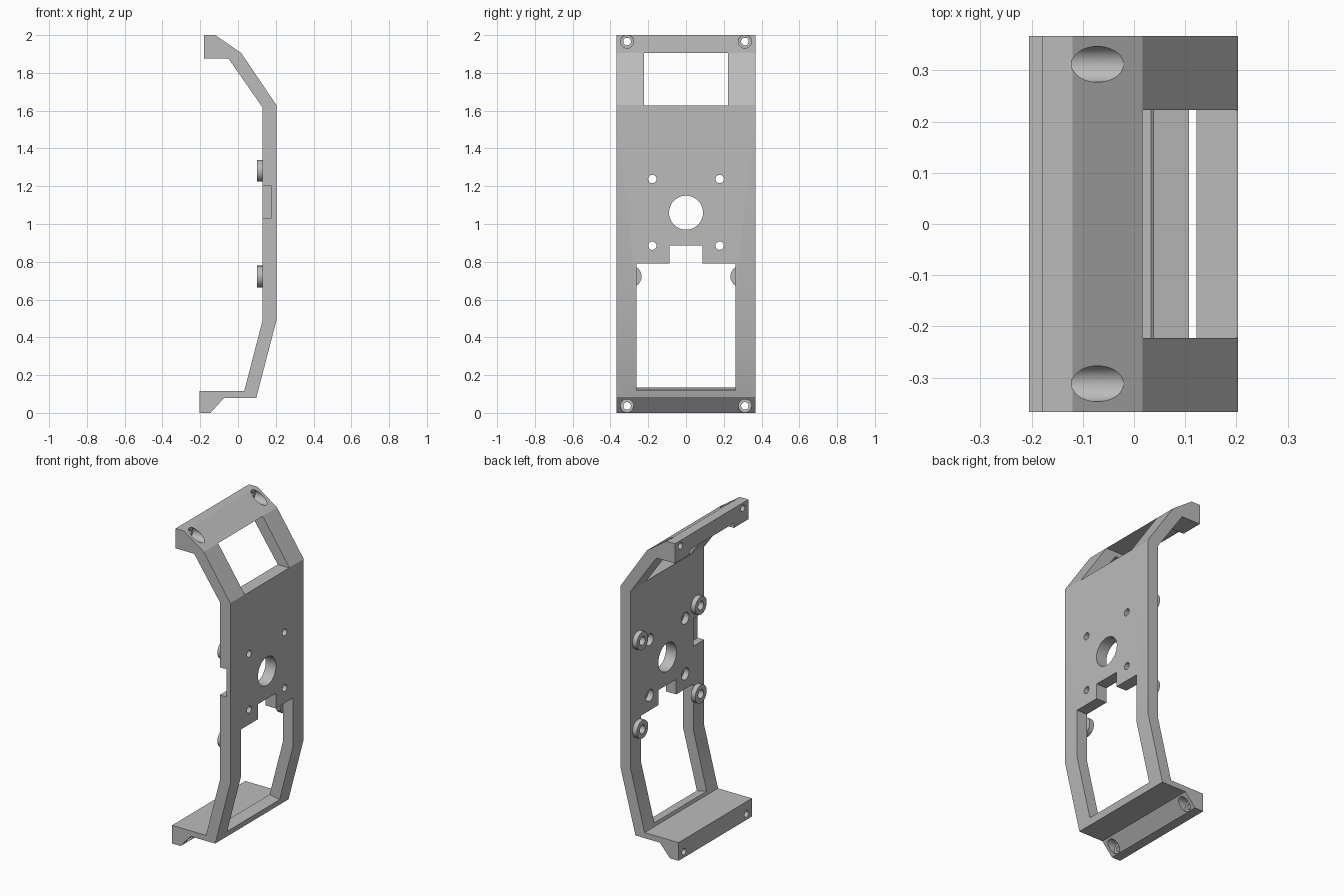
import bpy, bmesh, math
from mathutils import Matrix

default = bpy.data.objects.get("Cube")
if default:
    bpy.data.objects.remove(default, do_unlink=True)

grey = bpy.data.materials.new("plain grey")
grey.use_nodes = True
colour = (0.5, 0.5, 0.5, 1)
grey.diffuse_color = colour
grey.node_tree.nodes["Principled BSDF"].inputs["Base Color"].default_value = colour


def finish(name, bm):
    bmesh.ops.recalc_face_normals(bm, faces=bm.faces)
    mesh = bpy.data.meshes.new(name)
    bm.to_mesh(mesh)
    bm.free()
    mesh.materials.append(grey)
    obj = bpy.data.objects.new(name, mesh)
    bpy.context.collection.objects.link(obj)
    return obj


def prism(name, profile, y0, y1):
    """Side profile (x, z) extruded across y."""
    bm = bmesh.new()
    face = bm.faces.new([bm.verts.new((x, y0, z)) for x, z in profile])
    moved = bmesh.ops.extrude_face_region(bm, geom=[face])["geom"]
    verts = [v for v in moved if isinstance(v, bmesh.types.BMVert)]
    bmesh.ops.translate(bm, verts=verts, vec=(0, y1 - y0, 0))
    return finish(name, bm)


def block(name, x0, x1, y0, y1, z0, z1):
    return prism(name, [(x0, z0), (x1, z0), (x1, z1), (x0, z1)], y0, y1)


def rod(name, x0, x1, y, z, r):
    """Cylinder along x."""
    bm = bmesh.new()
    place = Matrix.Translation(((x0 + x1) / 2, y, z)) @ Matrix.Rotation(math.pi / 2, 4, "Y")
    bmesh.ops.create_cone(bm, cap_ends=True, segments=48, radius1=r, radius2=r,
                          depth=x1 - x0, matrix=place)
    return finish(name, bm)


def combine(target, tool, operation="DIFFERENCE"):
    tool.hide_render = True
    mod = target.modifiers.new("join", "BOOLEAN")
    mod.operation = operation
    mod.solver = "EXACT"
    mod.object = tool
    bpy.ops.object.select_all(action="DESELECT")
    bpy.context.view_layer.objects.active = target
    target.select_set(True)
    bpy.ops.object.modifier_apply(modifier=mod.name)
    bpy.data.objects.remove(tool, do_unlink=True)


# Bent bracket plate with a flange at each end
half = 0.367
bracket = prism("bracket", [
    (-0.18, 2), (-0.12, 2), (0.017, 1.905), (0.203, 1.63), (0.203, 0.488),
    (0.097, 0.08), (-0.073, 0.08), (-0.145, 0), (-0.205, 0), (-0.205, 0.115),
    (0.033, 0.115), (0.13, 0.49), (0.13, 1.617), (-0.05, 1.875), (-0.18, 1.875)], -half, half)

# Upper window, lower window with its top slot, and the side notch
combine(bracket, block("upper_window", -0.4, 0.4, -0.223, 0.223, 1.628, 1.905))
combine(bracket, prism("lower_window", [(0, 0.143), (0.3, 0.079), (0.3, 0.79), (0, 0.79)],
                       -0.262, 0.262))
combine(bracket, block("window_slot", 0, 0.3, -0.088, 0.088, 0.7, 0.885))
combine(bracket, block("side_notch", 0, 0.175, -0.5, -0.26, 1.03, 1.205))

# Central hole
combine(bracket, rod("centre_hole", 0, 0.4, 0, 1.06, 0.09))

for side in (-1, 1):
    # Mounting holes, wider on the inner face
    for z in (0.885, 1.238):
        combine(bracket, rod("mount_hole", 0, 0.4, side * 0.178, z, 0.022))
        combine(bracket, rod("mount_recess", 0, 0.165, side * 0.178, z, 0.037))
    # Raised round bosses with blind holes
    for z in (0.722, 1.282):
        combine(bracket, rod("boss", 0.1, 0.131, side * 0.292, z, 0.057), "UNION")
        combine(bracket, rod("boss_hole", 0, 0.17, side * 0.292, z, 0.027))
    # Flange screw holes with recessed heads
    for z, seat in ((1.966, -0.122), (0.037, -0.147)):
        combine(bracket, rod("screw_hole", -0.4, 0, side * 0.312, z, 0.02))
        combine(bracket, rod("screw_recess", seat, 0.06, side * 0.312, z, 0.035))

bpy.ops.object.select_all(action="DESELECT")
bracket.select_set(True)
bpy.context.view_layer.objects.active = bracket
bpy.ops.object.shade_smooth_by_angle(angle=math.radians(20))
